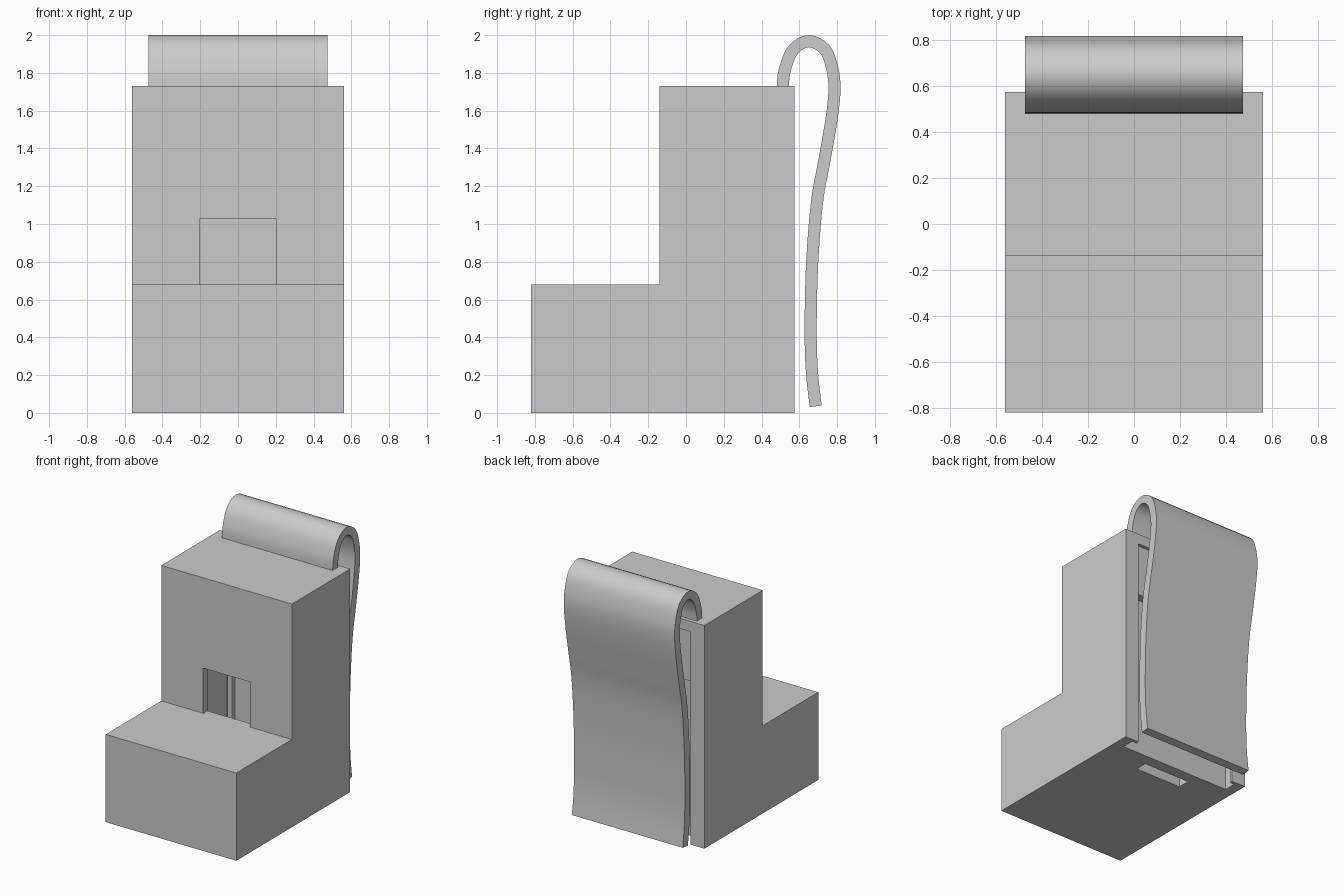
import bpy, bmesh
from mathutils import Vector

if "Cube" in bpy.data.objects:
    bpy.data.objects.remove(bpy.data.objects["Cube"])

grey = bpy.data.materials.new("light_grey")
grey.diffuse_color = (0.6, 0.6, 0.6, 1)
grey.use_nodes = True
grey.node_tree.nodes["Principled BSDF"].inputs["Base Color"].default_value = grey.diffuse_color


def extrude_x(name, pts, half):
    """Closed (y, z) profile extruded across x from -half to half."""
    bm = bmesh.new()
    face = bm.faces.new([bm.verts.new((-half, y, z)) for y, z in pts])
    res = bmesh.ops.extrude_face_region(bm, geom=[face])
    verts = [g for g in res["geom"] if isinstance(g, bmesh.types.BMVert)]
    bmesh.ops.translate(bm, verts=verts, vec=(2 * half, 0, 0))
    bmesh.ops.recalc_face_normals(bm, faces=bm.faces)
    me = bpy.data.meshes.new(name)
    bm.to_mesh(me)
    bm.free()
    ob = bpy.data.objects.new(name, me)
    bpy.context.collection.objects.link(ob)
    me.materials.append(grey)
    return ob


def block(name, half, y0, y1, z0, z1):
    return extrude_x(name, [(y0, z0), (y1, z0), (y1, z1), (y0, z1)], half)


def cut(target, half, y0, y1, z0, z1):
    """Subtract a box from the target and discard the cutter."""
    cutter = block("cutter", half, y0, y1, z0, z1)
    cutter.hide_render = True
    mod = target.modifiers.new("cut", "BOOLEAN")
    mod.operation, mod.solver, mod.object = "DIFFERENCE", "EXACT", cutter
    bpy.context.view_layer.objects.active = target
    bpy.ops.object.modifier_apply(modifier=mod.name)
    bpy.data.objects.remove(cutter)


# Stepped body
body = extrude_x("body", [(-0.82, 0), (0.575, 0), (0.575, 1.73), (-0.14, 1.73),
                          (-0.14, 0.68), (-0.82, 0.68)], 0.56)
cut(body, 0.27, -0.09, 0.25, 0.40, 1.40)     # inner chamber
cut(body, 0.20, -0.20, 0.00, 0.68, 1.03)     # front window
cut(body, 0.20, 0.27, 0.365, -0.1, 0.90)     # small slot in the underside
cut(body, 0.48, 0.455, 0.55, -0.1, 1.69)     # clip channel
cut(body, 0.44, 0.50, 0.70, -0.1, 1.65)      # back opening of the channel

# Guide rails inside the chamber
for side, x in (("left", -0.22), ("right", 0.22)):
    rail = block("guide_rail_" + side, 0.02, 0.215, 0.26, 0.39, 1.41)
    rail.location.x = x

# Belt clip: smooth path with constant thickness
ctrl = [Vector(p) for p in (
    (0.513, 1.25), (0.513, 1.5), (0.513, 1.73), (0.527, 1.83), (0.57, 1.925),
    (0.65, 1.968), (0.735, 1.925), (0.775, 1.82), (0.786, 1.70), (0.765, 1.52),
    (0.726, 1.30), (0.698, 1.15), (0.678, 0.95), (0.664, 0.70), (0.660, 0.40),
    (0.668, 0.20), (0.687, 0.035))]
path = []
ext = [2 * ctrl[0] - ctrl[1]] + ctrl + [2 * ctrl[-1] - ctrl[-2]]
for a, b, c, d in zip(ext, ext[1:], ext[2:], ext[3:]):
    for i in range(4):
        t = i / 4
        path.append(0.5 * (2 * b + (c - a) * t + (2 * a - 5 * b + 4 * c - d) * t * t
                           + (3 * b - a - 3 * c + d) * t ** 3))
path.append(ctrl[-1])
outer, inner = [], []
for i, p in enumerate(path):
    tan = (path[min(i + 1, len(path) - 1)] - path[max(i - 1, 0)]).normalized()
    n = Vector((-tan.y, tan.x)) * 0.032
    outer.append(p + n)
    inner.append(p - n)
clip = extrude_x("belt_clip", outer + inner[::-1], 0.475)

bpy.ops.object.select_all(action="DESELECT")
clip.select_set(True)
bpy.context.view_layer.objects.active = clip
bpy.ops.object.shade_smooth_by_angle(angle=0.6)
